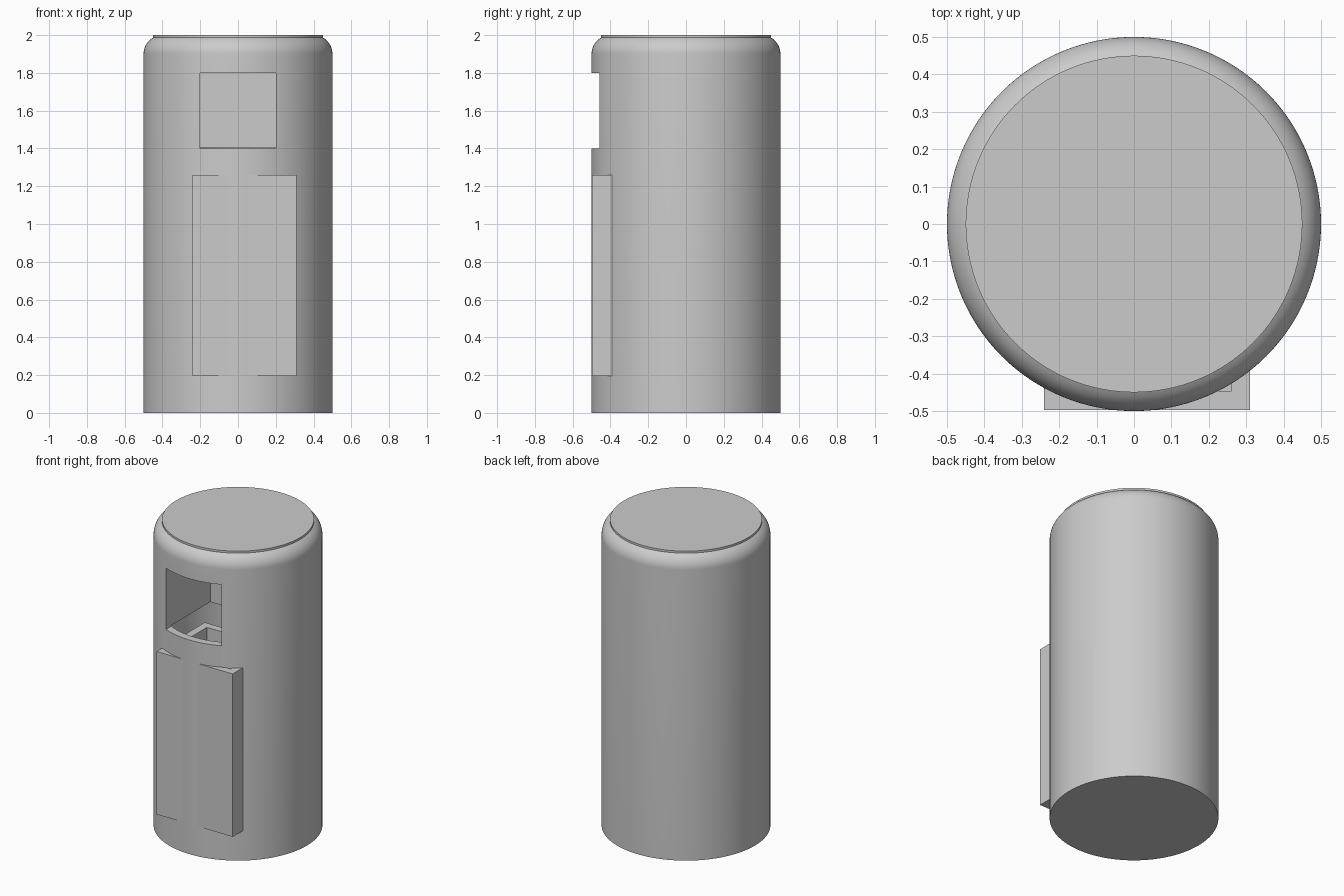
import bpy, bmesh, math

cube = bpy.data.objects.get("Cube")
if cube:
    bpy.data.objects.remove(cube, do_unlink=True)

grey = bpy.data.materials.new("grey_metal")
grey.use_nodes = True
colour = (0.6, 0.6, 0.6, 1)
grey.diffuse_color = colour
grey.node_tree.nodes["Principled BSDF"].inputs["Base Color"].default_value = colour


def finish(name, bm):
    bmesh.ops.recalc_face_normals(bm, faces=bm.faces)
    mesh = bpy.data.meshes.new(name)
    bm.to_mesh(mesh)
    bm.free()
    mesh.materials.append(grey)
    obj = bpy.data.objects.new(name, mesh)
    bpy.context.collection.objects.link(obj)
    return obj


def turned(name, profile, sides=128):
    """Solid of revolution from (radius, height) points, capped at both ends."""
    bm = bmesh.new()
    rings = [[bm.verts.new((r * math.cos(math.tau * i / sides),
                            r * math.sin(math.tau * i / sides), z))
              for i in range(sides)] for r, z in profile]
    for low, high in zip(rings, rings[1:]):
        for i in range(sides):
            j = (i + 1) % sides
            bm.faces.new((low[i], low[j], high[j], high[i]))
    bm.faces.new(rings[0][::-1])
    bm.faces.new(rings[-1])
    return finish(name, bm)


def box(name, low, high):
    bm = bmesh.new()
    bmesh.ops.create_cube(bm, size=1)
    for v in bm.verts:
        v.co = [(a + b) / 2 + c * (b - a) for a, b, c in zip(low, high, v.co)]
    return finish(name, bm)


def activate(obj):
    bpy.ops.object.select_all(action="DESELECT")
    obj.select_set(True)
    bpy.context.view_layer.objects.active = obj


def cut(obj, cutter):
    cutter.hide_render = True
    mod = obj.modifiers.new("cut", "BOOLEAN")
    mod.operation, mod.solver, mod.object = "DIFFERENCE", "EXACT", cutter
    activate(obj)
    bpy.ops.object.modifier_apply(modifier=mod.name)
    bpy.data.objects.remove(cutter, do_unlink=True)


def smooth(obj):
    activate(obj)
    bpy.ops.object.shade_smooth_by_angle(angle=math.radians(30))


# Body: upright cylinder with a rounded shoulder
fillet = 0.1
shoulder = [(0.5 - fillet + fillet * math.cos(math.radians(a)),
             1.9 + fillet * math.sin(math.radians(a))) for a in range(0, 61, 6)]
body = turned("body", [(0.5, 0)] + shoulder)

# Hollow lower chamber and the square opening above it
cut(body, turned("chamber_cutter", [(0.45, 0.05), (0.45, 1.405)]))
cut(body, box("opening_cutter", (-0.2, -0.7, 1.4), (0.2, 0, 1.8)))
smooth(body)

# Lid disc
smooth(turned("lid", [(0.45, 1.97), (0.45, 2.0)]))

# Pull-out bin: open-topped box whose front is the door
wall = 0.05
low, high = (-0.24, -0.497, 0.195), (0.31, 0, 1.26)
bin_box = box("inner_bin", low, high)
cut(bin_box, box("bin_cutter", [c + wall for c in low],
                 (high[0] - wall, high[1] - wall, high[2] + wall)))
